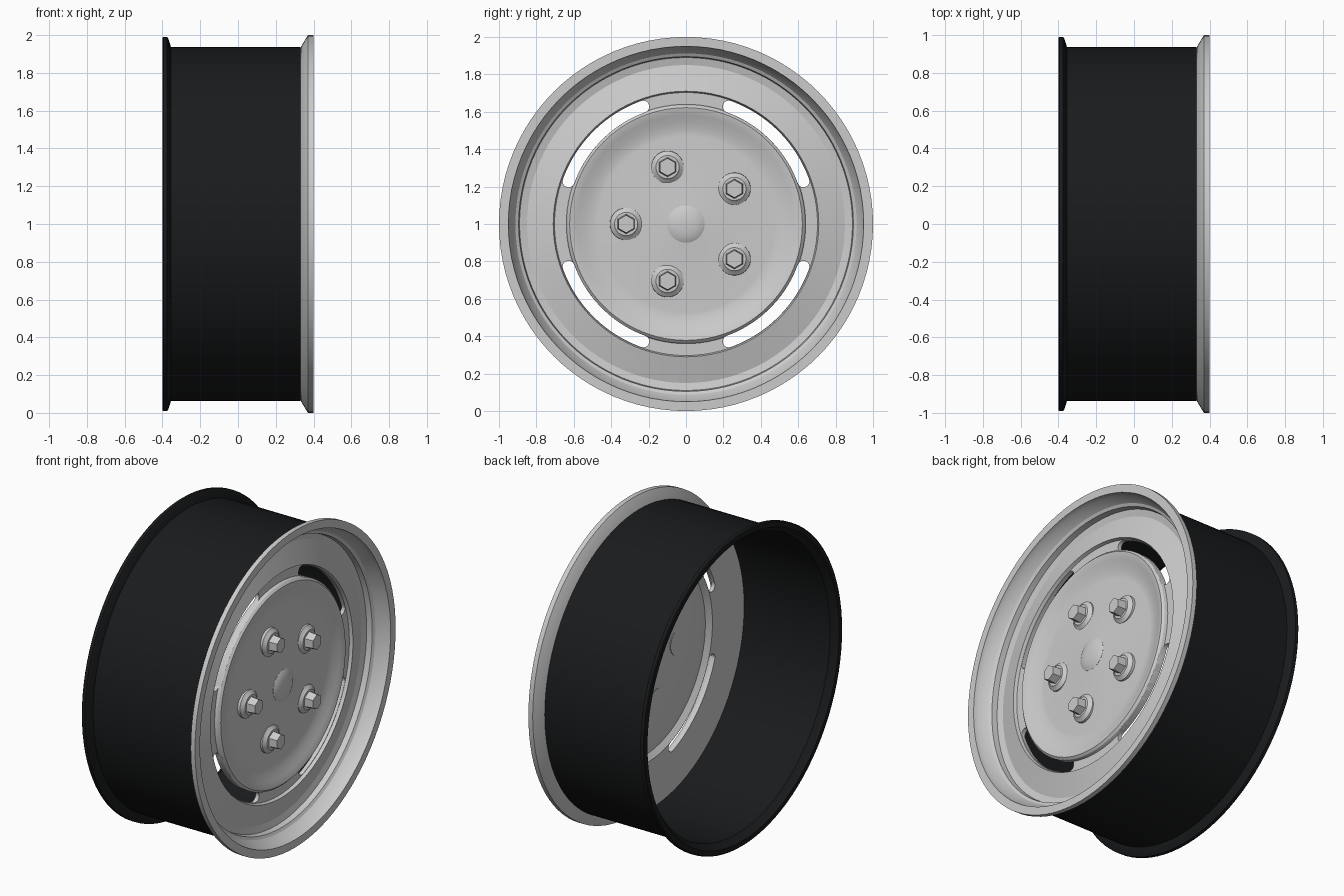
import bpy, bmesh, math
from mathutils import Vector, Matrix

if "Cube" in bpy.data.objects:
    bpy.data.objects.remove(bpy.data.objects["Cube"])

CENTRE = Vector((0, 0, 1))


def finish(name, bm, mat=None, smooth=True):
    bmesh.ops.remove_doubles(bm, verts=bm.verts, dist=1e-5)
    bmesh.ops.recalc_face_normals(bm, faces=bm.faces)
    me = bpy.data.meshes.new(name)
    bm.to_mesh(me)
    bm.free()
    ob = bpy.data.objects.new(name, me)
    bpy.context.collection.objects.link(ob)
    if mat:
        me.materials.append(mat)
    if smooth:
        smooth_object(ob)
    return ob


def smooth_object(ob):
    bpy.ops.object.select_all(action='DESELECT')
    ob.select_set(True)
    bpy.context.view_layer.objects.active = ob
    bpy.ops.object.shade_smooth_by_angle(angle=math.radians(25))


def lathe(name, profile, steps=96, at=CENTRE, closed=False, mat=None):
    """Revolve (x, radius) points around the x axis."""
    bm = bmesh.new()
    vs = [bm.verts.new((x, r, 0)) for x, r in profile]
    edges = [bm.edges.new(p) for p in zip(vs, vs[1:])]
    if closed:
        edges.append(bm.edges.new((vs[-1], vs[0])))
    bmesh.ops.spin(bm, geom=vs + edges, cent=(0, 0, 0), axis=(1, 0, 0),
                   angle=math.tau, steps=steps)
    bmesh.ops.remove_doubles(bm, verts=bm.verts, dist=1e-5)
    bmesh.ops.translate(bm, verts=bm.verts, vec=at)
    return finish(name, bm, mat)


black = bpy.data.materials.new("black_paint")
black.diffuse_color = (0.01, 0.011, 0.012, 1)
black.use_nodes = True
black.node_tree.nodes["Principled BSDF"].inputs["Base Color"].default_value = black.diffuse_color

# Black barrel, open at the back, with flared rear flange
lathe("barrel", [(-0.40, 0.985), (-0.395, 0.99), (-0.375, 0.99), (-0.368, 0.98),
                 (-0.355, 0.937), (0.33, 0.937), (0.33, 0.922),
                 (-0.36, 0.922), (-0.385, 0.945), (-0.40, 0.955)],
      closed=True, mat=black)

# Pressed wheel face: front from centre outwards, then lip and back
face = lathe("wheel_face", [
    (0.318, 0), (0.315, 0.10), (0.275, 0.472), (0.277, 0.50), (0.287, 0.54),
    (0.302, 0.58), (0.312, 0.605), (0.315, 0.622), (0.303, 0.635),
    (0.285, 0.64), (0.285, 0.703), (0.305, 0.71), (0.265, 0.85),
    (0.275, 0.89), (0.31, 0.895), (0.32, 0.912), (0.37, 0.945), (0.40, 0.95),
    (0.40, 1.0), (0.37, 1.0), (0.333, 0.938), (0.33, 0.925), (0.24, 0.925),
    (0.24, 0.85), (0.26, 0.71), (0.26, 0.635), (0.285, 0.60),
    (0.25, 0.48), (0.29, 0.10), (0.29, 0)])

# Four curved vent slots with rounded ends
bm = bmesh.new()
for q in range(4):
    mid, half = 0.668, 0.032
    a0, a1 = math.radians(20 + 90 * q), math.radians(70 + 90 * q)
    pts = []
    for i in range(25):
        a = a0 + (a1 - a0) * i / 24
        pts.append(((mid + half) * math.cos(a), (mid + half) * math.sin(a)))
    for i in range(1, 8):
        a = a1 + math.pi * i / 8
        pts.append((mid * math.cos(a1) + half * math.cos(a),
                    mid * math.sin(a1) + half * math.sin(a)))
    for i in range(25):
        a = a1 + (a0 - a1) * i / 24
        pts.append(((mid - half) * math.cos(a), (mid - half) * math.sin(a)))
    for i in range(1, 8):
        a = a0 + math.pi + math.pi * i / 8
        pts.append((mid * math.cos(a0) + half * math.cos(a),
                    mid * math.sin(a0) + half * math.sin(a)))
    f = bm.faces.new([bm.verts.new((0.15, y, z + 1)) for y, z in pts])
    ext = bmesh.ops.extrude_face_region(bm, geom=[f], use_keep_orig=True)
    bmesh.ops.translate(bm, vec=(0.3, 0, 0),
                        verts=[v for v in ext["geom"] if isinstance(v, bmesh.types.BMVert)])
cutter = finish("slot_cutter", bm, smooth=False)
cutter.hide_render = True
bpy.context.view_layer.objects.active = face
mod = face.modifiers.new("slots", 'BOOLEAN')
mod.object, mod.operation, mod.solver = cutter, 'DIFFERENCE', 'EXACT'
bpy.ops.object.modifier_apply(modifier=mod.name)
bpy.data.objects.remove(cutter)
smooth_object(face)

# Domed hub cap
lathe("hub_cap", [(0.30, 0.10), (0.316, 0.10), (0.324, 0.085), (0.331, 0.06),
                  (0.335, 0.03), (0.336, 0)], steps=48)

# Five lug nuts with conical seats
for i in range(5):
    a = math.radians(36 + 72 * i)
    at = CENTRE + Vector((0, 0.32 * math.cos(a), 0.32 * math.sin(a)))
    lathe(f"lug_seat_{i}", [(0.27, 0.088), (0.298, 0.086), (0.311, 0.066),
                            (0.316, 0.062), (0.316, 0)], steps=32, at=at)
    bm = bmesh.new()
    bmesh.ops.create_cone(bm, cap_ends=True, segments=6, radius1=0.054,
                          radius2=0.047, depth=0.065,
                          matrix=Matrix.Translation(at + Vector((0.338, 0, 0)))
                          @ Matrix.Rotation(math.pi / 2, 4, 'Y')
                          @ Matrix.Rotation(math.pi / 6 * 3, 4, 'Z'))
    finish(f"lug_nut_{i}", bm, smooth=False)
